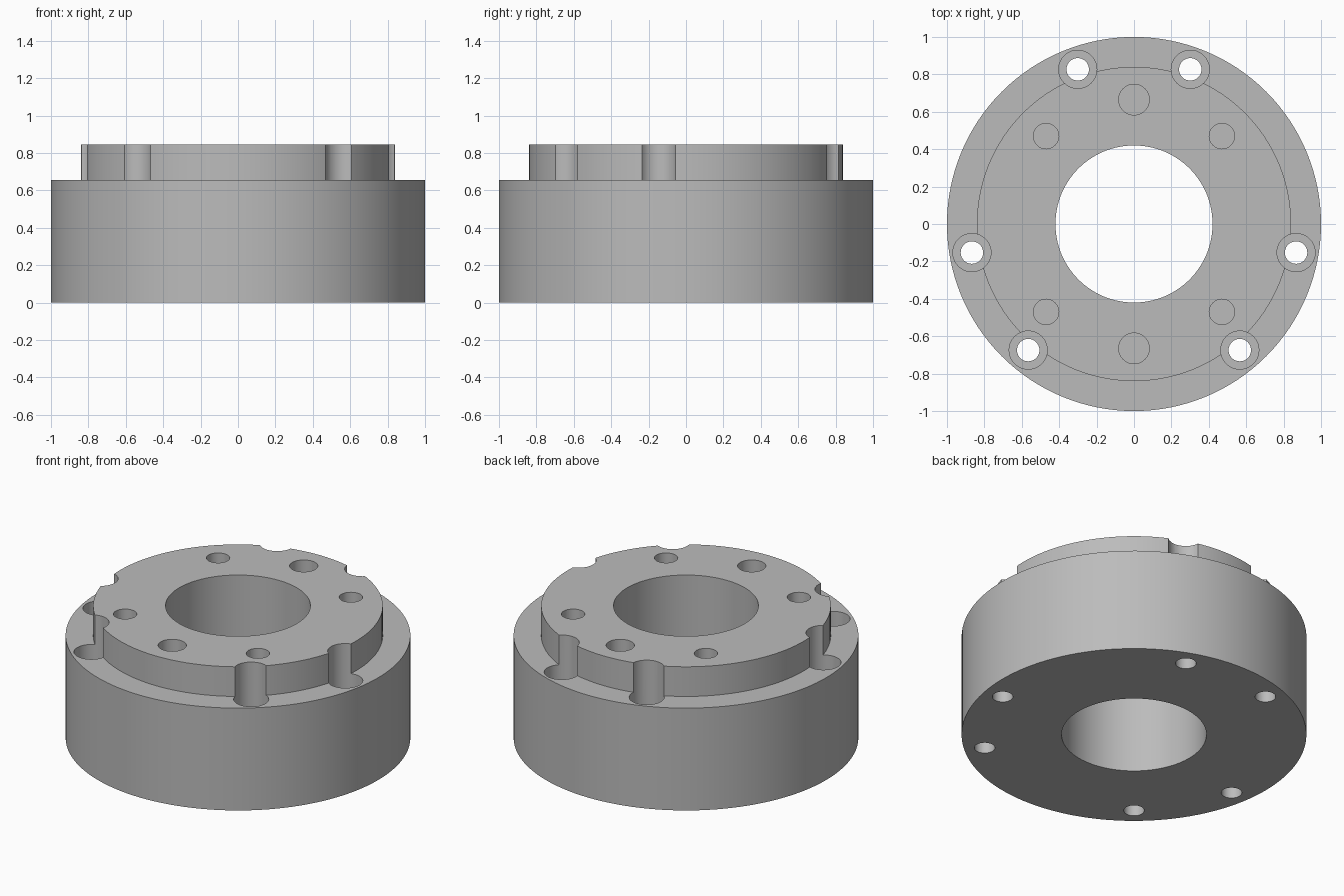
import bpy, bmesh
from math import radians, sin, cos, tau

cube = bpy.data.objects.get("Cube")
if cube:
    bpy.data.objects.remove(cube, do_unlink=True)

metal = bpy.data.materials.new("machined_grey")
metal.use_nodes = True
grey = (0.5, 0.5, 0.5, 1)
metal.diffuse_color = grey
metal.node_tree.nodes["Principled BSDF"].inputs["Base Color"].default_value = grey


def lathe(bm, profile, segments, x=0, y=0, ring=False):
    """Revolve (radius, z) points about a vertical axis; a ring closes on itself, else caps are added."""
    loops = [[bm.verts.new((x + r * cos(tau * i / segments), y + r * sin(tau * i / segments), z))
              for i in range(segments)] for r, z in profile]
    pairs = list(zip(loops, loops[1:]))
    if ring:
        pairs.append((loops[-1], loops[0]))
    else:
        bm.faces.new(loops[0][::-1])
        bm.faces.new(loops[-1])
    for a, b in pairs:
        for i in range(segments):
            j = (i + 1) % segments
            bm.faces.new((a[i], a[j], b[j], b[i]))


def finish(name, bm):
    bmesh.ops.recalc_face_normals(bm, faces=bm.faces)
    mesh = bpy.data.meshes.new(name)
    bm.to_mesh(mesh)
    bm.free()
    mesh.materials.append(metal)
    obj = bpy.data.objects.new(name, mesh)
    bpy.context.collection.objects.link(obj)
    return obj


# Stepped body: wide base, raised hub and central bore
BASE_R, HUB_R, BORE_R = 1.0, 0.84, 0.42
BASE_Z, HUB_Z = 0.655, 0.845
bm = bmesh.new()
lathe(bm, [(BORE_R, 0), (BASE_R, 0), (BASE_R, BASE_Z), (HUB_R, BASE_Z),
           (HUB_R, HUB_Z), (BORE_R, HUB_Z)], 128, ring=True)
body = finish("spacer_body", bm)

bm = bmesh.new()
# Counterbored through holes, which also notch the hub
BOLT_R, HEAD_R, SEAT_Z = 0.06, 0.102, 0.3
for angle in (70, 110, 190, 230, 310, 350):
    a = radians(angle)
    lathe(bm, [(BOLT_R, -0.1), (BOLT_R, SEAT_Z), (HEAD_R, SEAT_Z), (HEAD_R, 1)],
          40, 0.88 * cos(a), 0.88 * sin(a))
# Blind holes in the hub: two larger, four smaller
for angle in (45, 90, 135, 225, 270, 315):
    a = radians(angle)
    r = 0.082 if angle % 90 == 0 else 0.068
    lathe(bm, [(r, 0.4), (r, 1)], 40, 0.665 * cos(a), 0.665 * sin(a))
cutter = finish("hole_cutter", bm)
cutter.hide_render = True

# Drill the holes, then drop the cutter
drill = body.modifiers.new("drill", 'BOOLEAN')
drill.operation = 'DIFFERENCE'
drill.solver = 'EXACT'
drill.object = cutter
bpy.ops.object.select_all(action='DESELECT')
body.select_set(True)
bpy.context.view_layer.objects.active = body
bpy.ops.object.modifier_apply(modifier=drill.name)
bpy.data.objects.remove(cutter, do_unlink=True)
bpy.ops.object.shade_smooth_by_angle(angle=radians(30))
